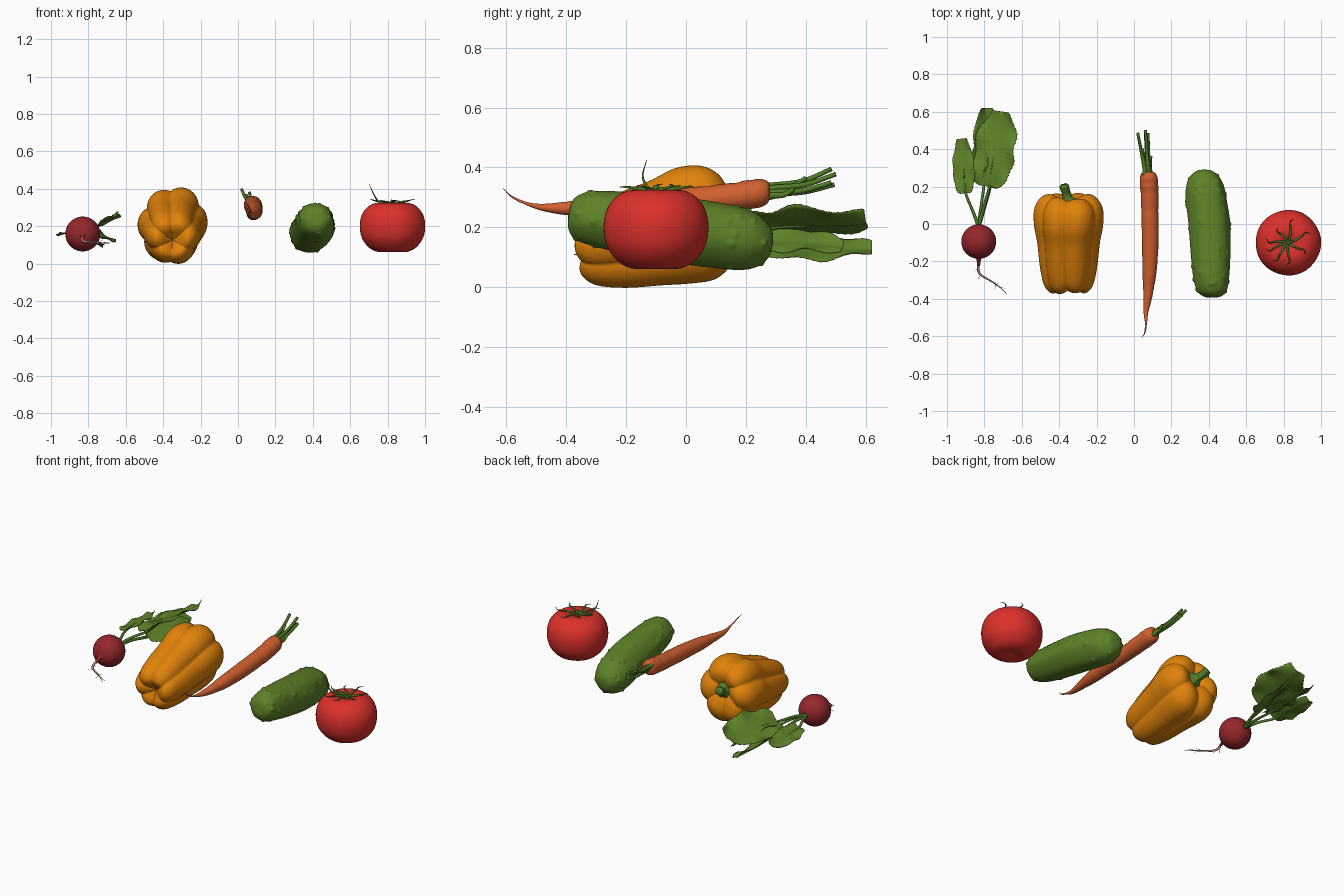
import bpy, bmesh, math, random
from mathutils import Vector as V

random.seed(4)


def mat(name, *c):
    m = bpy.data.materials.new(name)
    m.diffuse_color = (*c, 1)
    return m


RED = mat("tomato red", 0.72, 0.030, 0.024)
PEPPER = mat("pepper orange", 0.75, 0.225, 0.003)
CARROT = mat("carrot orange", 0.64, 0.118, 0.028)
CUKE = mat("cucumber green", 0.112, 0.225, 0.021)
RADISH = mat("radish crimson", 0.30, 0.020, 0.026)
LEAF = mat("leaf green", 0.118, 0.235, 0.022)
STEM = mat("stem green", 0.085, 0.20, 0.02)
PALE = mat("root pale pink", 0.46, 0.26, 0.22)


def make(name, verts, faces, m):
    me = bpy.data.meshes.new(name)
    me.from_pydata([tuple(v) for v in verts], [], faces)
    me.materials.append(m)
    bm = bmesh.new()
    bm.from_mesh(me)
    bmesh.ops.recalc_face_normals(bm, faces=bm.faces)
    bm.to_mesh(me)
    bm.free()
    me.polygons.foreach_set("use_smooth", [True] * len(me.polygons))
    me.update()
    ob = bpy.data.objects.new(name, me)
    bpy.context.collection.objects.link(ob)
    return ob


def spline(pts, k):
    """Catmull-Rom through points of any dimension."""
    P = [[2 * a - b for a, b in zip(pts[0], pts[1])]] + [list(p) for p in pts]
    P.append([2 * a - b for a, b in zip(pts[-1], pts[-2])])
    out = []
    for i in range(1, len(P) - 2):
        for j in range(k):
            t = j / k
            out.append([0.5 * (2 * b + (c - a) * t + (2 * a - 5 * b + 4 * c - d) * t * t
                               + (3 * b - a - 3 * c + d) * t ** 3)
                        for a, b, c, d in zip(*P[i - 1:i + 3])])
    out.append(list(pts[-1]))
    return out


def sweep(name, path, m, segs=10, k=5, axis=None, shape=None, warp=None):
    """Round body along (x, y, z, radius) points; a fixed axis allows dimpled ends."""
    S = spline(path, k)
    C = [V(s[:3]) for s in S]
    n = len(S)
    verts, faces = [], []
    for i in range(n):
        T = V(axis) if axis else C[min(i + 1, n - 1)] - C[max(i - 1, 0)]
        T.normalize()
        ref = V((1, 0, 0)) if abs(T.x) < 0.9 else V((0, 0, 1))
        A = (ref - T * ref.dot(T)).normalized()
        B = A.cross(T)
        for j in range(segs):
            a = 2 * math.pi * j / segs
            r = max(S[i][3], 0.0004) * (shape(a, i / (n - 1)) if shape else 1)
            off = (A * math.cos(a) + B * math.sin(a)) * r
            verts.append(C[i] + (warp(off, a, i / (n - 1)) if warp else off))
    for i in range(n - 1):
        for j in range(segs):
            q = (j + 1) % segs
            faces.append((i * segs + j, (i + 1) * segs + j, (i + 1) * segs + q, i * segs + q))
    faces += [tuple(range(segs)), tuple(reversed(range((n - 1) * segs, n * segs)))]
    return make(name, verts, faces, m)


# ---- tomato ----
TX, TY = 0.825, -0.10
prof = [(0.074, 0), (0.066, 0.04), (0.063, 0.08), (0.085, 0.125), (0.135, 0.163), (0.20, 0.175),
        (0.26, 0.164), (0.303, 0.132), (0.323, 0.092), (0.322, 0.05), (0.308, 0.015), (0.305, 0)]
sweep("tomato_body", [(TX, TY, z, r) for z, r in prof], RED, 64, 5, (0, 0, 1),
      lambda a, t: 1 + 0.006 * math.cos(5 * a))
# thin sepals: direction in degrees, length, tip height
for i, (d, L, h) in enumerate([(20, 0.13, 0.345), (75, 0.13, 0.338), (125, 0.10, 0.34), (170, 0.12, 0.345),
                               (194, 0.128, 0.425), (228, 0.13, 0.335), (265, 0.12, 0.335), (325, 0.11, 0.34)]):
    def at(r, z, rad, tw):
        a = math.radians(d + tw)
        return (TX + r * math.cos(a), TY + r * math.sin(a), z, rad)
    sweep(f"tomato_sepal_{i}", [at(0, 0.319, 0.006, 0), at(0.035, 0.327, 0.0065, 0), at(L * 0.6, 0.331, 0.005, 6),
                                at(L * 0.85, 0.6 * 0.335 + 0.4 * h, 0.003, 10), at(L, h, 0.001, 0)], STEM, 8, 5)
sweep("tomato_stub", [(TX, TY, 0.30, 0.013), (TX, TY, 0.325, 0.011), (TX + 0.003, TY, 0.34, 0.009)], STEM, 12)


# ---- bell pepper ----
def six(a):
    return abs(math.cos(3 * a - 0.25 * math.sin(a + 0.5))) ** 0.75


def lobes(a, t):
    three = abs(math.cos(1.5 * (a - 0.5))) ** 0.7
    w = max(0, 1 - t * 2.2)
    waist = 0.025 * math.sin(9 * t + 2 * a)
    return 0.87 + 0.14 * ((1 - w) * six(a) + w * three) + 0.025 * math.sin(2 * a + 0.6) + waist


def pepper_warp(off, a, t):
    """Lean the shoulders back and let each lobe bulge past the ends."""
    rad = min(1, off.length / 0.1)
    bulge = (six(a) - 0.6) * 0.035 * rad + 0.012 * rad * math.sin(a * 2 + 2)
    end = max(0, (t - 0.55) / 0.45) - max(0, (0.45 - t) / 0.45)
    return V((off.x * 0.95, off.y - off.z * 0.14 + bulge * end, off.z * 1.02))


ring = [(-0.31, 0.125, 0), (-0.33, 0.125, 0.03), (-0.354, 0.126, 0.065), (-0.354, 0.129, 0.10),
        (-0.315, 0.138, 0.136), (-0.22, 0.155, 0.16), (-0.10, 0.18, 0.176), (-0.01, 0.203, 0.194),
        (0.07, 0.213, 0.193), (0.122, 0.222, 0.164), (0.146, 0.228, 0.12), (0.137, 0.235, 0.07),
        (0.115, 0.237, 0.03), (0.11, 0.237, 0)]
sweep("pepper_body", [(-0.35, y, z, r) for y, z, r in ring], PEPPER, 108, 5, (0, 1, 0), lobes, pepper_warp)
sweep("pepper_stem", [(-0.348, 0.105, 0.236, 0.055), (-0.35, 0.122, 0.238, 0.045), (-0.355, 0.14, 0.243, 0.026),
                      (-0.362, 0.165, 0.25, 0.022), (-0.37, 0.19, 0.262, 0.023), (-0.374, 0.205, 0.27, 0.024)],
      STEM, 30, 4, None, lambda a, t: 1 + 0.1 * math.cos(6 * a))

# ---- carrot ----
creases = [(random.random() * 0.75 + 0.15, random.uniform(0.03, 0.08), random.random() * 6) for _ in range(16)]
sweep("carrot_body", [(0.078, 0.272, 0.317, 0), (0.078, 0.278, 0.318, 0.025), (0.078, 0.262, 0.316, 0.043),
                      (0.08, 0.22, 0.311, 0.049), (0.085, 0.1, 0.295, 0.047), (0.087, -0.1, 0.28, 0.044),
                      (0.083, -0.25, 0.27, 0.038), (0.075, -0.38, 0.264, 0.025), (0.064, -0.47, 0.266, 0.013),
                      (0.064, -0.53, 0.279, 0.006), (0.058, -0.58, 0.302, 0.0035), (0.04, -0.61, 0.33, 0.001)],
      CARROT, 32, 12, (0, 1, 0),
      lambda a, t: 1 - sum(d * (0.6 + 0.4 * math.cos(a - p)) * math.exp(-((t - c) / 0.008) ** 2)
                           for c, d, p in creases))
for i, (x, y, z) in enumerate([(0.062, 0.50, 0.378), (0.075, 0.485, 0.35), (0.02, 0.485, 0.395),
                               (0.06, 0.495, 0.343), (0.045, 0.40, 0.365), (0.09, 0.36, 0.33)]):
    sx, sz = 0.073 + (x - 0.06) * 0.4, 0.318 + (z - 0.36) * 0.5
    sweep(f"carrot_stalk_{i}", [(sx, 0.262, sz, 0.017), (sx, 0.295, sz + 0.004, 0.012),
                                (sx * 0.5 + x * 0.5, (y + 0.3) / 2, sz * 0.6 + z * 0.4 - 0.004, 0.009),
                                (x, y, z, 0.008)], STEM, 10)

# ---- cucumber with warts ----
cuke = sweep("cucumber_body", [(0.418, -0.393, 0.24, 0), (0.418, -0.387, 0.24, 0.045), (0.417, -0.36, 0.236, 0.076),
                               (0.413, -0.30, 0.23, 0.093), (0.41, -0.18, 0.213, 0.104), (0.403, 0, 0.188, 0.111),
                               (0.385, 0.14, 0.168, 0.108), (0.38, 0.21, 0.156, 0.098), (0.377, 0.255, 0.148, 0.075),
                               (0.377, 0.283, 0.145, 0.042), (0.377, 0.29, 0.145, 0)],
             CUKE, 96, 12, (0, 1, -0.12), lambda a, t: 1 + 0.012 * math.cos(6 * a + 1))
vs = cuke.data.vertices
warts = [vs[random.randrange(2000, len(vs) - 2000)].co.copy() for _ in range(50)]
moved = [v.co + v.normal * 0.0065 * min(1.2, sum(math.exp(-(v.co - w).length_squared / 0.0001) for w in warts))
         for v in vs]
for v, co in zip(vs, moved):
    v.co = co
cuke.data.update()

# ---- radish ----
RC = V((-0.83, -0.094, 0.158))
bulb = [(RC.x, RC.y + 0.092 * math.cos(a), RC.z, 0.093 * math.sin(a))
        for a in [math.pi * i / 16 for i in range(16)]]
sweep("radish_bulb", bulb + [(RC.x, -0.19, 0.152, 0.012), (RC.x - 0.001, -0.225, 0.136, 0.008)],
      RADISH, 48, 3, (0, 1, 0))
sweep("radish_root", [(-0.831, -0.215, 0.140, 0.007), (-0.832, -0.25, 0.125, 0.0068), (-0.815, -0.275, 0.118, 0.006),
                      (-0.76, -0.308, 0.112, 0.004), (-0.715, -0.34, 0.11, 0.0025),
                      (-0.68, -0.375, 0.11, 0.001)], PALE, 10)
for i, (x, y, dx, dy, dz) in enumerate([(-0.83, -0.23, -0.02, -0.02, -0.02), (-0.82, -0.27, -0.015, -0.025, 0),
                                        (-0.76, -0.308, 0.035, -0.01, 0.01), (-0.74, -0.32, -0.005, -0.03, -0.01),
                                        (-0.72, -0.335, 0.035, -0.01, -0.01)]):
    sweep(f"radish_root_hair_{i}", [(x, y, 0.115, 0.0014), (x + dx * 0.5, y + dy * 0.6, 0.115 + dz * 0.3, 0.001),
                                    (x + dx, y + dy, 0.115 + dz, 0.0005)], PALE, 6)


def leaf(name, base, tip, side, half, ph):
    """Wavy, toothed blade with a raised rib and a stalk from the bulb."""
    base, tip, side = V(base), V(tip), V(side).normalized()
    up = side.cross(tip - base).normalized()
    nu, nv, verts, faces = 72, 14, [], []

    def arch(u):
        return 0.05 * half * math.sin(6 * u + ph) - 0.02 * u * u
    for i in range(nu + 1):
        u = i / nu
        w = half * math.sin(math.pi * (0.05 + 0.91 * u ** 0.85)) ** 0.42
        w *= 0.95 + 0.05 * math.sin(19 * u + ph) + 0.045 * (i % 4) / 3
        for j in range(nv + 1):
            v = 2 * j / nv - 1
            lift = 0.12 * half * abs(v) + 0.10 * half * v * v * math.sin(13 * u + ph + v) + arch(u)
            fwd = 0.035 * abs(v) * math.sin(math.pi * u)
            verts.append(base.lerp(tip, u - fwd) + side * v * w + up * lift)
    for i in range(nu):
        for j in range(nv):
            a = i * (nv + 1) + j
            faces.append((a, a + 1, a + nv + 2, a + nv + 1))
    ob = make(name, verts, faces, LEAF)
    ob.modifiers.new("thickness", "SOLIDIFY").thickness = 0.003
    crown = V((-0.83, -0.012, 0.16))
    mid = crown.lerp(base, 0.5) + V((0, 0, 0.006))
    rib = [(*(base.lerp(tip, u) + up * (arch(u) - 0.003)), 0.007 * (1 - u)) for u in (0, 0.25, 0.5, 0.75, 0.92)]
    sweep(name + "_stalk", [(*crown, 0.011), (*mid, 0.008)] + rib, STEM, 10)


leaf("radish_leaf_large", (-0.775, 0.20, 0.185), (-0.715, 0.60, 0.235), (0.95, -0.14, 0.42), 0.127, 0)
leaf("radish_leaf_low", (-0.80, 0.235, 0.13), (-0.785, 0.62, 0.135), (0.85, -0.03, -0.5), 0.085, 2)
leaf("radish_leaf_inner", (-0.765, 0.195, 0.155), (-0.685, 0.52, 0.15), (0.8, -0.2, -0.5), 0.075, 4)
leaf("radish_leaf_small", (-0.90, 0.165, 0.165), (-0.925, 0.455, 0.18), (0.92, 0.1, 0.3), 0.062, 1)
